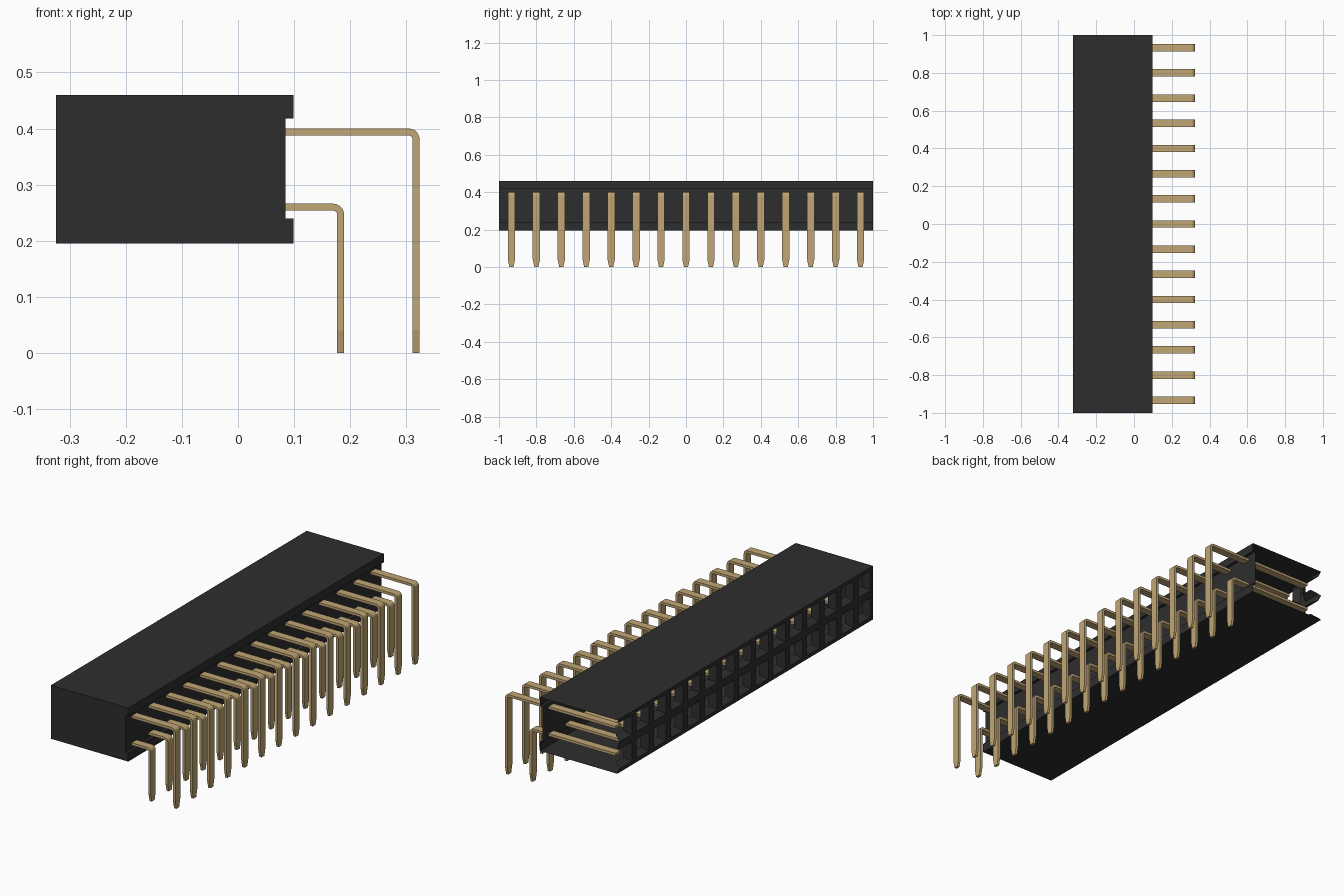
import bpy, bmesh, math

cube = bpy.data.objects.get("Cube")
if cube:
    bpy.data.objects.remove(cube, do_unlink=True)


def material(name, colour):
    m = bpy.data.materials.new(name)
    m.use_nodes = True
    m.diffuse_color = (*colour, 1)
    m.node_tree.nodes["Principled BSDF"].inputs["Base Color"].default_value = (*colour, 1)
    return m


def finish(bm, name, mat):
    bmesh.ops.remove_doubles(bm, verts=bm.verts, dist=1e-5)
    bmesh.ops.recalc_face_normals(bm, faces=bm.faces)
    mesh = bpy.data.meshes.new(name)
    bm.to_mesh(mesh)
    bm.free()
    mesh.materials.append(mat)
    return mesh


def place(name, mesh, y=0.0):
    ob = bpy.data.objects.new(name, mesh)
    ob.location.y = y
    bpy.context.collection.objects.link(ob)
    return ob


black = material("black plastic", (0.027, 0.027, 0.027))
gold = material("gold metal", (0.53, 0.38, 0.175))

COUNT = 15
PITCH = 2 / COUNT
X0, X1, XR = -0.324, 0.099, 0.085      # socket face, rear lips, recessed rear wall
Z0, Z1 = 0.195, 0.46
ROW_H = (Z1 - Z0) / 2

# Housing shell: cross-section swept along y, closed at the front end only
section = [(X0, Z0), (X1, Z0), (X1, 0.24), (XR, 0.24),
           (XR, 0.418), (X1, 0.418), (X1, Z1), (X0, Z1)]
bm = bmesh.new()
front = [bm.verts.new((x, -1, z)) for x, z in section]
back = [bm.verts.new((x, 1, z)) for x, z in section]
for i in range(len(section) - 1):
    bm.faces.new((front[i], front[i + 1], back[i + 1], back[i]))
bm.faces.new(front)
place("housing", finish(bm, "housing", black))

# Socket face: two rows of square holes with sloped lead-ins
bm = bmesh.new()


def square(x, y, z, hy, hz):
    return [bm.verts.new((x, y + a * hy, z + b * hz))
            for a, b in ((-1, -1), (1, -1), (1, 1), (-1, 1))]


for row in range(2):
    z = Z0 + ROW_H * (row + 0.5)
    for i in range(COUNT):
        y = -1 + PITCH * (i + 0.5)
        rings = [square(X0, y, z, PITCH / 2, ROW_H / 2),
                 square(X0, y, z, 0.048, 0.048),
                 square(X0 + 0.035, y, z, 0.03, 0.03)]
        for a, b in zip(rings, rings[1:]):
            for k in range(4):
                if i == COUNT - 1 and k == 1:
                    continue            # the back end is open
                n = (k + 1) % 4
                bm.faces.new((a[k], a[n], b[n], b[k]))
place("socket_face", finish(bm, "socket_face", black))


# Flat right-angle pin with a rounded bend and a tapered tip
def pin_mesh(name, leg_x, z, hw=0.0195, t=0.0063, r=0.0135):
    path = [(-0.28, z, 0, hw)]
    for k in range(6):
        a = math.radians(90 * k / 5)
        path.append((leg_x - r + r * math.sin(a), z - r + r * math.cos(a), a, hw))
    path += [(leg_x, 0.04, math.pi / 2, hw), (leg_x, 0, math.pi / 2, 0.011)]
    bm = bmesh.new()
    rings = []
    for x, pz, a, w in path:
        nx, nz = math.sin(a) * t, math.cos(a) * t
        rings.append([bm.verts.new((x + s * nx, v * w, pz + s * nz))
                      for s, v in ((1, -1), (1, 1), (-1, 1), (-1, -1))])
    for a, b in zip(rings, rings[1:]):
        for k in range(4):
            n = (k + 1) % 4
            bm.faces.new((a[k], a[n], b[n], b[k]))
    bm.faces.new(rings[0])
    bm.faces.new(rings[-1])
    return finish(bm, name, gold)


for name, leg_x, z in (("upper_pin", 0.3175, 0.394), ("lower_pin", 0.183, 0.26)):
    mesh = pin_mesh(name, leg_x, z)
    for i in range(COUNT):
        place(f"{name}_{i + 1}", mesh, -1 + PITCH * (i + 0.5))
